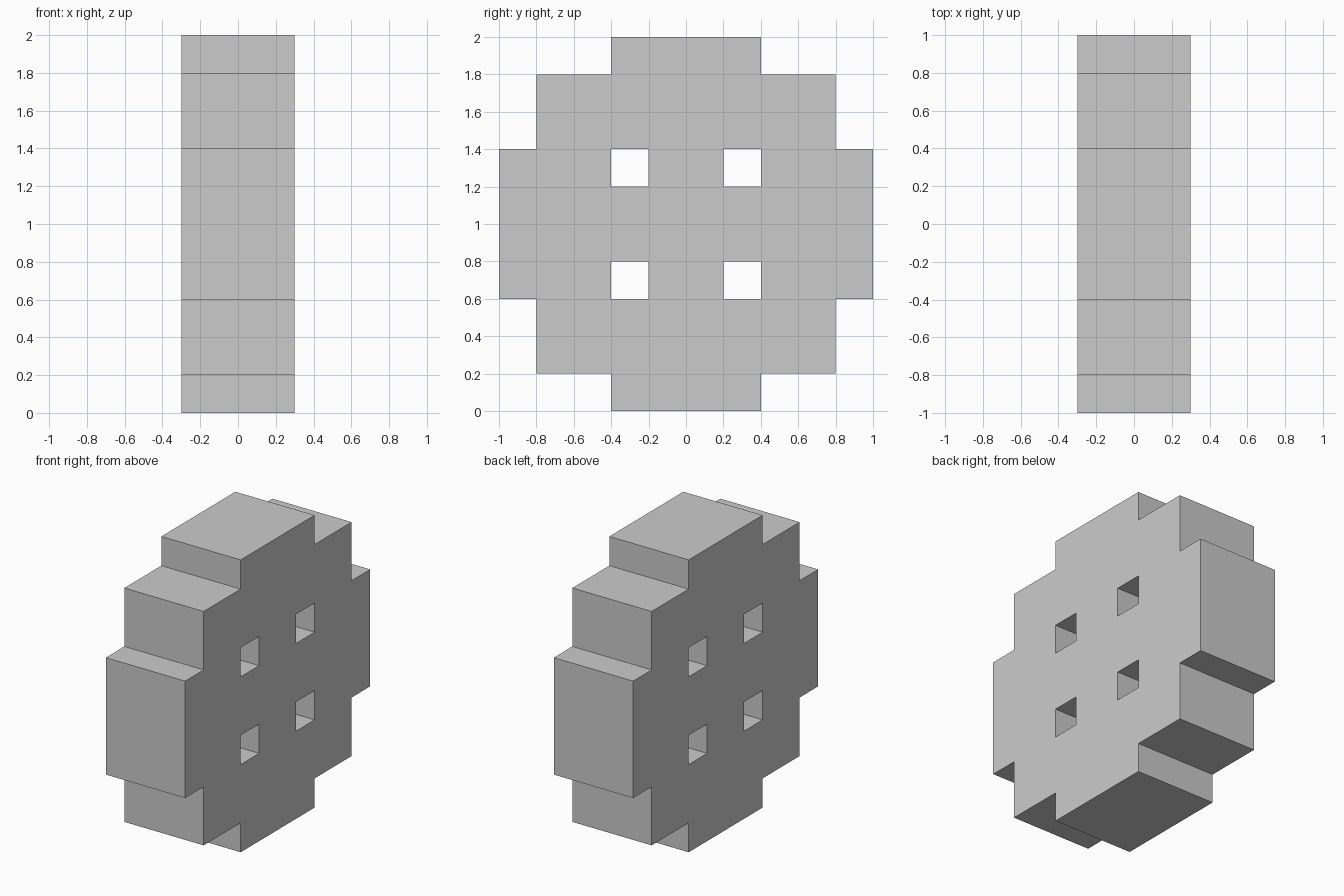
import bpy, bmesh

if "Cube" in bpy.data.objects:
    bpy.data.objects.remove(bpy.data.objects["Cube"])

CELL = 0.2
HALF_DEPTH = 0.3
# half-width in cells of each row, bottom to top
HALF_WIDTHS = [2, 4, 4, 5, 5, 5, 5, 4, 4, 2]
HOLE_ROWS = (3, 6)
HOLE_COLUMNS = (-2, 1)


def is_solid(row, col):
    inside = -HALF_WIDTHS[row] <= col < HALF_WIDTHS[row]
    return inside and not (row in HOLE_ROWS and col in HOLE_COLUMNS)


# Stepped disc profile in the YZ plane, leaving out the four thread holes
bm = bmesh.new()
for row in range(10):
    for col in range(-5, 5):
        if is_solid(row, col):
            corners = [(0, 0), (1, 0), (1, 1), (0, 1)]
            bm.faces.new([bm.verts.new((-HALF_DEPTH, (col + a) * CELL, (row + b) * CELL))
                          for a, b in corners])
bmesh.ops.remove_doubles(bm, verts=bm.verts[:], dist=0.001)

# Thickness of the button along X
ret = bmesh.ops.extrude_face_region(bm, geom=bm.faces[:])
moved = [g for g in ret["geom"] if isinstance(g, bmesh.types.BMVert)]
bmesh.ops.translate(bm, verts=moved, vec=(2 * HALF_DEPTH, 0, 0))
bmesh.ops.recalc_face_normals(bm, faces=bm.faces[:])

mesh = bpy.data.meshes.new("button")
bm.to_mesh(mesh)
bm.free()
button = bpy.data.objects.new("button", mesh)
bpy.context.collection.objects.link(button)
